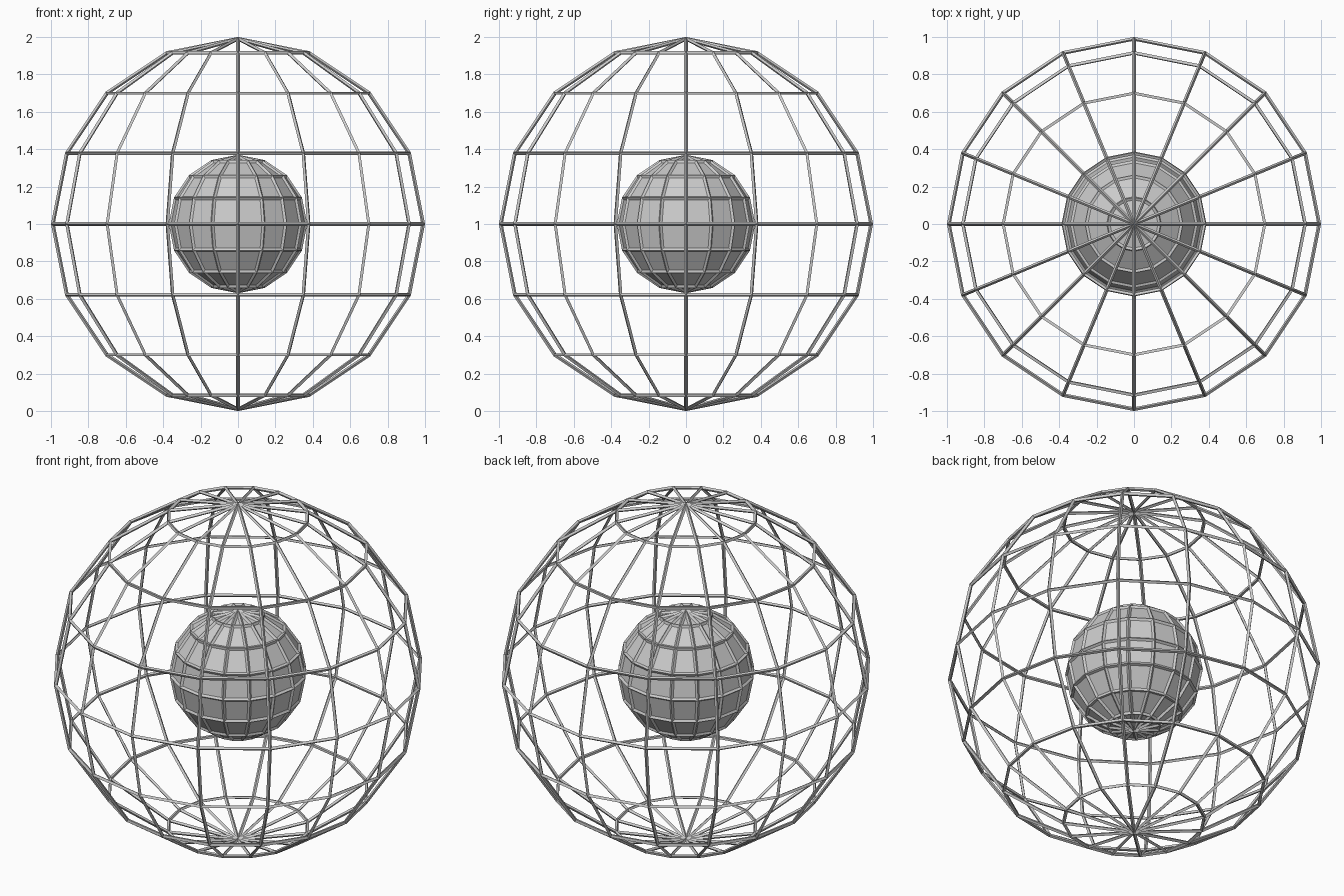
import bpy

if "Cube" in bpy.data.objects:
    bpy.data.objects.remove(bpy.data.objects["Cube"])


def faceted_sphere(name, radius, thickness=0.0):
    # 16 x 8 globe, optionally turned into a cage of its edges
    bpy.ops.mesh.primitive_uv_sphere_add(segments=16, ring_count=8, radius=radius, location=(0, 0, 1))
    obj = bpy.context.object
    obj.name = name
    if thickness:
        mod = obj.modifiers.new("cage", 'WIREFRAME')
        mod.thickness = thickness
        mod.offset = 0
        mod.use_even_offset = True
        mod.use_replace = True
    return obj


# Large open outer cage
faceted_sphere("outer_cage", 0.99, 0.02)

# Solid core with raised ribs along its edges
faceted_sphere("core", 0.36)
faceted_sphere("core_ribs", 0.36, 0.02)
